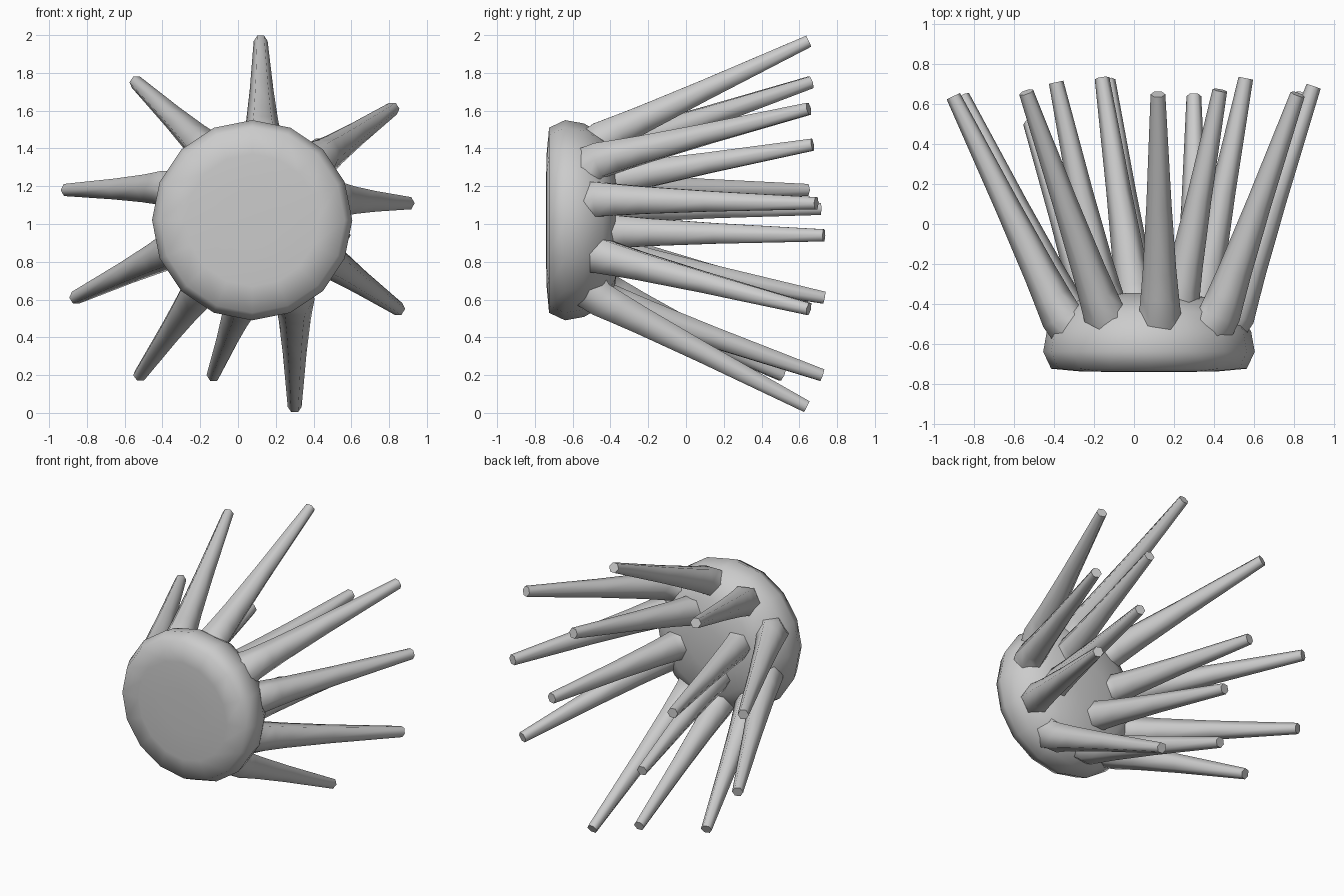
import bpy, bmesh, math
from mathutils import Vector

if "Cube" in bpy.data.objects:
    bpy.data.objects.remove(bpy.data.objects["Cube"])


def skin_rings(name, rings, angle):
    """Make a closed smooth tube from rings of points, capped at both ends."""
    bm = bmesh.new()
    loops = [[bm.verts.new(p) for p in ring] for ring in rings]
    n = len(loops[0])
    for a, b in zip(loops, loops[1:]):
        for i in range(n):
            j = (i + 1) % n
            bm.faces.new((a[i], a[j], b[j], b[i]))
    bm.faces.new(loops[0])
    bm.faces.new(loops[-1])
    bmesh.ops.recalc_face_normals(bm, faces=bm.faces)
    mesh = bpy.data.meshes.new(name)
    bm.to_mesh(mesh)
    bm.free()
    ob = bpy.data.objects.new(name, mesh)
    bpy.context.collection.objects.link(ob)
    bpy.ops.object.select_all(action='DESELECT')
    ob.select_set(True)
    bpy.context.view_layer.objects.active = ob
    bpy.ops.object.shade_smooth_by_angle(angle=math.radians(angle))
    return ob


def circle(centre, axis, radius, sides):
    side = axis.cross(Vector((0, 0, 1))).normalized()
    up = side.cross(axis).normalized()
    return [centre + radius * (side * math.cos(t) + up * math.sin(t))
            for t in (2 * math.pi * i / sides for i in range(sides))]


# Disc body: (y, radius) profile turned about a front-to-back axis
profile = [(-0.742, 0.15), (-0.738, 0.35), (-0.725, 0.49), (-0.64, 0.53),
           (-0.54, 0.512), (-0.44, 0.455), (-0.375, 0.34), (-0.345, 0.14)]
y_axis = Vector((0, 1, 0))
skin_rings("disc_body", [circle(Vector((0.075, y, 1.02)), y_axis, r, 16)
                         for y, r in profile], 85)

# Tentacles: (base point, tip point)
outer = [
    ((0.13, -0.45, 1.45), (0.12, 0.65, 1.968)),
    ((0.43, -0.45, 1.34), (0.82, 0.65, 1.61)),
    ((0.50, -0.46, 1.13), (0.90, 0.69, 1.11)),
    ((0.45, -0.45, 0.83), (0.85, 0.65, 0.55)),
    ((0.30, -0.45, 0.60), (0.30, 0.64, 0.033)),
    ((0.03, -0.43, 0.60), (-0.13, 0.72, 0.20)),
    ((-0.20, -0.45, 0.66), (-0.52, 0.51, 0.20)),
    ((-0.33, -0.45, 0.87), (-0.86, 0.64, 0.61)),
    ((-0.36, -0.47, 1.19), (-0.905, 0.64, 1.18)),
    ((-0.15, -0.45, 1.38), (-0.54, 0.66, 1.75)),
]
inner = [
    ((0.22, -0.42, 1.23), (0.43, 0.67, 1.42)),
    ((0.33, -0.42, 0.96), (0.56, 0.73, 0.94)),
    ((0.01, -0.42, 0.84), (-0.16, 0.73, 0.61)),
    ((-0.14, -0.42, 1.09), (-0.39, 0.71, 1.08)),
]
# (fraction along, radius): root, then a straight taper
taper = [(0.0, 0.105), (0.09, 0.095), (0.2, 0.084), (0.5, 0.063), (1.0, 0.037)]
core = Vector((0.075, -0.62, 1.02))
for kind, group in (("outer", outer), ("inner", inner)):
    for k, (base, tip) in enumerate(group, 1):
        a, b = Vector(base), Vector(tip)
        axis = (b - a).normalized()
        # The buried root widens and bends in towards the body's core
        bend = (axis + (a - core).normalized()).normalized()
        root = circle(a.lerp(core, 0.3) - Vector((0, 0.05, 0)), bend, 0.16, 6)
        skin_rings(f"{kind}_tentacle_{k}",
                   [root] + [circle(a.lerp(b, t), axis, r, 6) for t, r in taper], 65)
